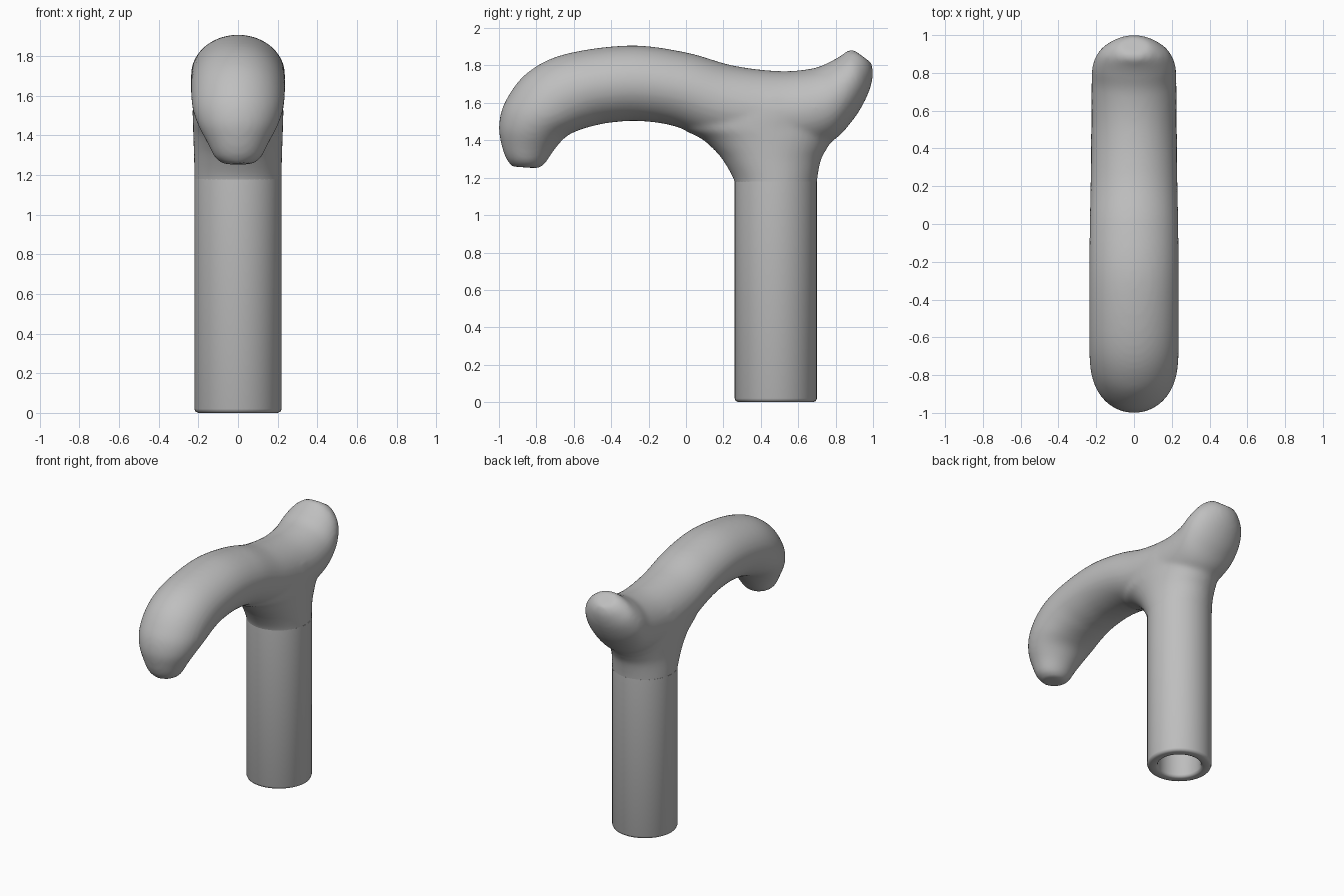
import bpy, bmesh, math
from mathutils import Vector

cube = bpy.data.objects.get("Cube")
if cube:
    bpy.data.objects.remove(cube)

SHAFT_Y = 0.48
SIDES = 48

grey = bpy.data.materials.new("plain grey")
grey.use_nodes = True
grey.diffuse_color = (0.52, 0.52, 0.52, 1)
grey.node_tree.nodes["Principled BSDF"].inputs["Base Color"].default_value = grey.diffuse_color


def spline(rows, steps):
    """Catmull-Rom interpolation through rows of numbers."""
    pts = [Vector(r) for r in rows]
    pts = [2 * pts[0] - pts[1]] + pts + [2 * pts[-1] - pts[-2]]
    out = []
    for a, b, c, d in zip(pts, pts[1:], pts[2:], pts[3:]):
        for i in range(steps):
            t = i / steps
            out.append(0.5 * (2 * b + (c - a) * t + (2 * a - 5 * b + 4 * c - d) * t**2
                              + (3 * b - a - 3 * c + d) * t**3))
    return out + [pts[-2]]


def add_loft(bm, sections):
    """Closed skin over ellipses given as (end y, end z, other end y, other end z, half width)."""
    rings = []
    for y1, z1, y2, z2, w in sections:
        mid = Vector((0, (y1 + y2) / 2, (z1 + z2) / 2))
        half = Vector((0, (y1 - y2) / 2, (z1 - z2) / 2))
        side = Vector((w, 0, 0))
        angles = [math.tau * i / SIDES for i in range(SIDES)]
        rings.append([bm.verts.new(mid + half * math.cos(a) + side * math.sin(a)) for a in angles])
    for lower, upper in zip(rings, rings[1:]):
        for i in range(SIDES):
            j = (i + 1) % SIDES
            bm.faces.new((lower[i], lower[j], upper[j], upper[i]))
    bm.faces.new(rings[0])
    bm.faces.new(rings[-1])


def finish(name, bm):
    bmesh.ops.recalc_face_normals(bm, faces=bm.faces)
    mesh = bpy.data.meshes.new(name)
    bm.to_mesh(mesh)
    bm.free()
    mesh.materials.append(grey)
    obj = bpy.data.objects.new(name, mesh)
    bpy.context.collection.objects.link(obj)
    mesh.shade_smooth()
    return obj


# Curved grip: upper outline, lower outline, half width, from nose to tail
grip = [
    (-0.93, 1.26, -0.79, 1.25, 0.07),
    (-0.96, 1.30, -0.755, 1.275, 0.115),
    (-0.985, 1.37, -0.70, 1.355, 0.155),
    (-1.0, 1.48, -0.64, 1.42, 0.20),
    (-0.965, 1.61, -0.57, 1.455, 0.228),
    (-0.85, 1.76, -0.49, 1.478, 0.237),
    (-0.65, 1.86, -0.40, 1.495, 0.237),
    (-0.3, 1.907, -0.25, 1.503, 0.237),
    (0.0, 1.87, -0.06, 1.475, 0.235),
    (0.25, 1.80, 0.2, 1.38, 0.23),
    (0.5, 1.77, 0.5, 1.33, 0.225),
    (0.68, 1.785, 0.76, 1.385, 0.225),
    (0.78, 1.825, 0.89, 1.505, 0.22),
    (0.84, 1.86, 0.97, 1.64, 0.185),
    (0.865, 1.88, 1.0, 1.75, 0.13),
    (0.895, 1.885, 0.99, 1.815, 0.08),
]

# Flared neck: height, front edge, back edge, half width
neck = [
    (1.10, 0.264, 0.696, 0.216),
    (1.18, 0.26, 0.70, 0.22),
    (1.29, 0.20, 0.72, 0.222),
    (1.35, 0.15, 0.75, 0.224),
    (1.41, 0.08, 0.79, 0.226),
    (1.47, -0.03, 0.84, 0.228),
    (1.56, -0.05, 0.90, 0.228),
    (1.64, 0.05, 0.84, 0.21),
]

bm = bmesh.new()
add_loft(bm, spline(grip, 6))
add_loft(bm, [(f, z, b, z, w) for z, f, b, w in spline(neck, 4)])
handle = finish("handle", bm)

# Fuse grip and neck into one softly blended skin
remesh = handle.modifiers.new("fuse", 'REMESH')
remesh.mode = 'VOXEL'
remesh.voxel_size = 0.015
remesh.use_smooth_shade = True
smooth = handle.modifiers.new("blend", 'SMOOTH')
smooth.factor = 0.5
smooth.iterations = 8

# Round shaft with a softened rim and a blind bore: radius, height
profile = [(0.22, 1.18), (0.22, 0.02), (0.214, 0.006), (0.20, 0.0),
           (0.165, 0.0), (0.152, 0.006), (0.146, 0.02), (0.146, 0.9)]
bm = bmesh.new()
add_loft(bm, [(SHAFT_Y - r, z, SHAFT_Y + r, z, r) for r, z in profile])
shaft = finish("shaft", bm)
bpy.context.view_layer.objects.active = shaft
shaft.select_set(True)
bpy.ops.object.shade_smooth_by_angle(angle=math.radians(50))
